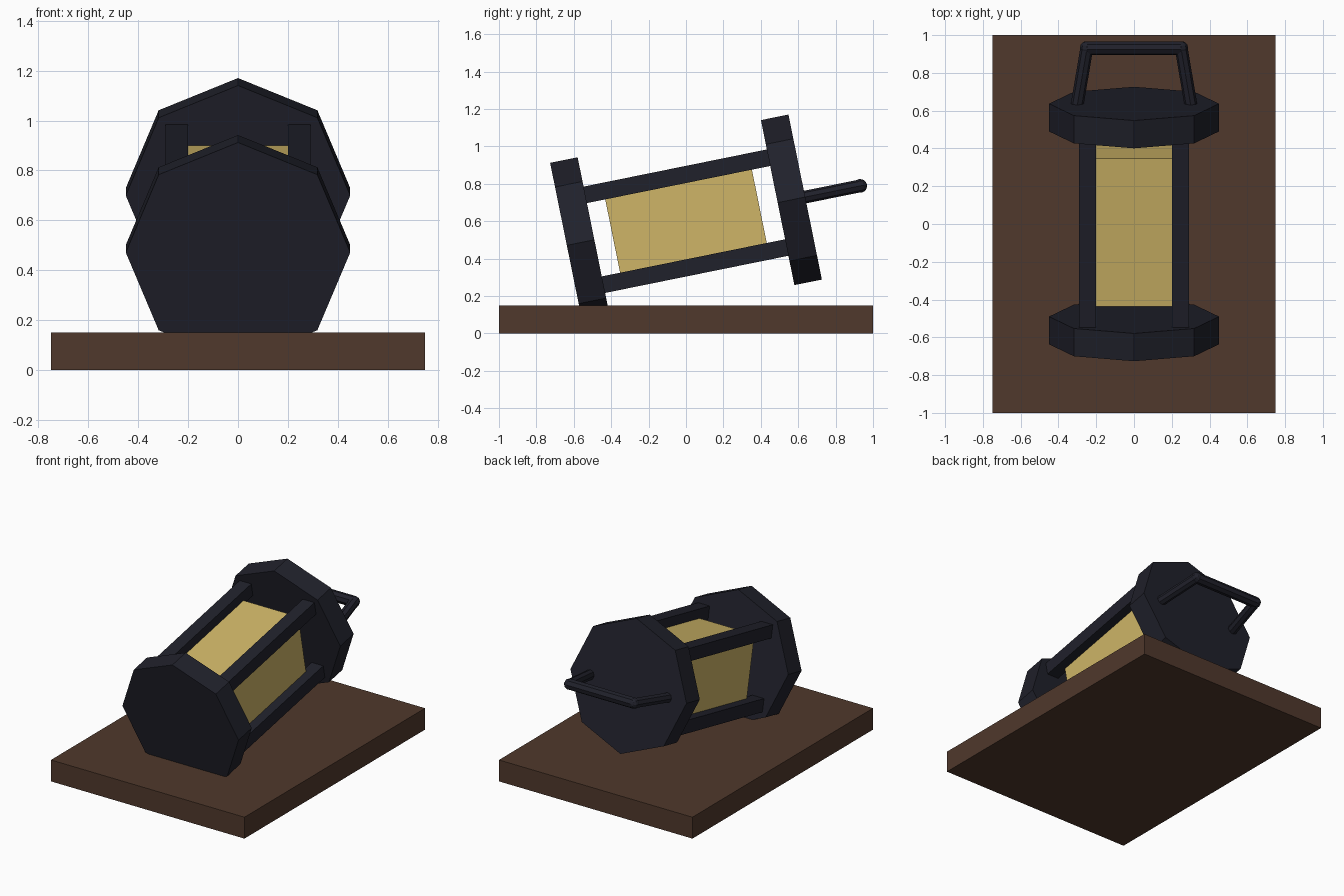
import bpy, math
from mathutils import Matrix, Vector

if "Cube" in bpy.data.objects:
    bpy.data.objects.remove(bpy.data.objects["Cube"])

TILT = 0.2
# Lantern frame: local Z runs along the lantern axis, local Y is its upper side
axis = Vector((0, math.cos(TILT), math.sin(TILT)))
up = Vector((0, -math.sin(TILT), math.cos(TILT)))
right = up.cross(axis)
FRAME = Matrix.Translation((0, 0, 0.6)) @ Matrix((right, up, axis)).transposed().to_4x4()


def material(name, rgb):
    m = bpy.data.materials.new(name)
    m.diffuse_color = (*rgb, 1)
    m.use_nodes = True
    m.node_tree.nodes["Principled BSDF"].inputs["Base Color"].default_value = m.diffuse_color
    return m


wood = material("dark wood", (0.08, 0.04, 0.025))
iron = material("dark iron", (0.0145, 0.015, 0.024))
amber = material("amber glass", (0.62, 0.46, 0.135))


def finish(name, mat, matrix):
    o = bpy.context.object
    o.name = name
    o.matrix_world = matrix
    o.data.materials.append(mat)
    return o


def box(name, mat, center, size, frame=Matrix()):
    bpy.ops.mesh.primitive_cube_add(size=1)
    o = finish(name, mat, frame @ Matrix.Translation(center))
    o.data.transform(Matrix.Diagonal((*size, 1)))
    return o


def rod(name, mat, a, b, radius, frame, sides=8):
    a, b = Vector(a), Vector(b)
    bpy.ops.mesh.primitive_cylinder_add(vertices=sides, radius=radius, depth=(b - a).length)
    turn = (b - a).to_track_quat('Z', 'Y').to_matrix().to_4x4()
    return finish(name, mat, frame @ Matrix.Translation((a + b) / 2) @ turn)


# Wooden base board
box("base_board", wood, (0, 0, 0.075), (1.5, 2, 0.15))

# Octagonal end caps, corner up
for name, z in (("bottom_cap", -0.575), ("top_cap", 0.575)):
    bpy.ops.mesh.primitive_cylinder_add(vertices=8, radius=0.45, depth=0.15)
    finish(name, iron, FRAME @ Matrix.Translation((0, 0, z)))

# Glass block
box("glass", amber, (0, 0, 0), (0.45, 0.45, 0.8), FRAME)

# Four corner posts
for sx in (-1, 1):
    for sy in (-1, 1):
        box("corner_post", iron, (sx * 0.245, sy * 0.245, 0), (0.09, 0.09, 1.1), FRAME)

# Carrying handle: two leaning legs, a grip and rounded joints
for s in (-1, 1):
    rod("handle_leg", iron, (s * 0.305, 0, 0.62), (s * 0.25, 0, 0.95), 0.034, FRAME)
    bpy.ops.mesh.primitive_uv_sphere_add(segments=8, ring_count=6, radius=0.037)
    finish("handle_joint", iron, FRAME @ Matrix.Translation((s * 0.25, 0, 0.95)))
rod("handle_grip", iron, (-0.25, 0, 0.95), (0.25, 0, 0.95), 0.037, FRAME)
